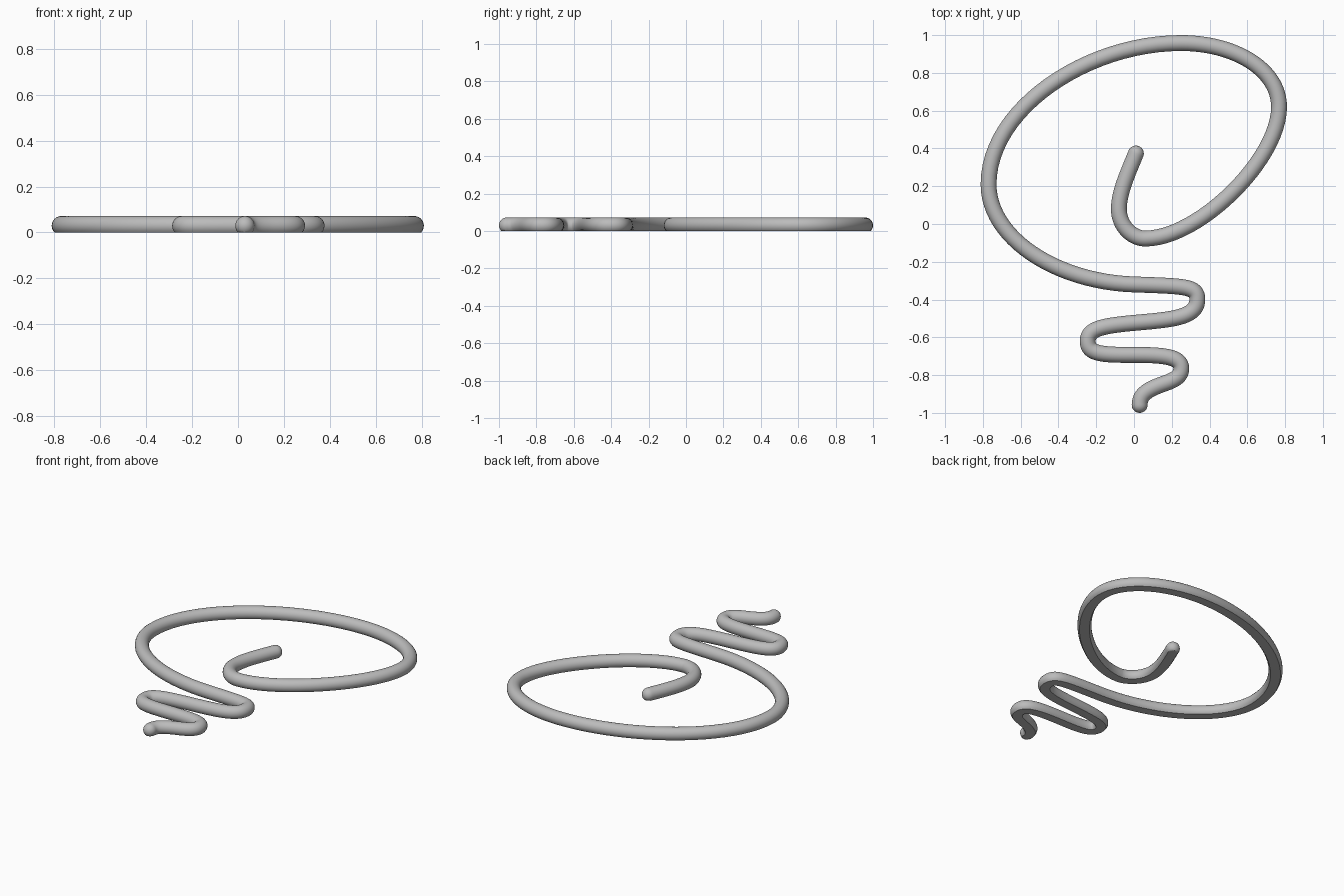
import bpy, bmesh, math
from mathutils import Vector
from mathutils.geometry import interpolate_bezier

cube = bpy.data.objects.get("Cube")
if cube:
    bpy.data.objects.remove(cube, do_unlink=True)

RADIUS = 0.042
SIDES = 24
AXIS_Z = RADIUS * math.sin(math.radians(45))   # underside is cut flat below this

# Path knots: position, travel direction in degrees, handle in, handle out
KNOTS = [
    (0.01, 0.373, 248, 0, 0.10),
    (-0.08, 0.08, 270, 0.09, 0.09),
    (0.06, -0.077, 0, 0.07, 0.28),
    (0.768, 0.62, 90, 0.28, 0.20),
    (0.25, 0.958, 180, 0.28, 0.50),
    (-0.77, 0.21, 270, 0.40, 0.28),
    (0.0, -0.32, 358, 0.42, 0.28),
    (0.335, -0.40, 270, 0.07, 0.09),
    (0.04, -0.52, 185, 0.18, 0.20),
    (-0.245, -0.62, 270, 0.07, 0.07),
    (0.0, -0.693, 0, 0.17, 0.17),
    (0.25, -0.765, 270, 0.06, 0.06),
    (0.12, -0.86, 203, 0.06, 0.06),
    (0.03, -0.958, 270, 0.05, 0),
]


def heading(deg):
    a = math.radians(deg)
    return Vector((math.cos(a), math.sin(a), 0))


def sample_path():
    pts = []
    for a, b in zip(KNOTS, KNOTS[1:]):
        p, q = Vector((a[0], a[1], AXIS_Z)), Vector((b[0], b[1], AXIS_Z))
        seg = interpolate_bezier(p, p + heading(a[2]) * a[4],
                                 q - heading(b[2]) * b[3], q, 25)
        pts += seg if not pts else seg[1:]
    return pts


# Stations along the cord: centre, direction, radius; both ends are domed
path = sample_path()
stations = []
for i, p in enumerate(path):
    t = (path[min(i + 1, len(path) - 1)] - path[max(i - 1, 0)]).normalized()
    stations.append((p, t, RADIUS))


def dome(centre, direction, sign):
    rings = []
    for k in range(1, 9):
        a = math.pi / 2 * k / 8
        rings.append((centre + direction * sign * RADIUS * math.sin(a),
                      direction, RADIUS * math.cos(a)))
    return rings


start = dome(stations[0][0], stations[0][1], -1)
end = dome(stations[-1][0], stations[-1][1], 1)
stations = start[::-1] + stations + end

# Sweep the flat-bottomed round profile
bm = bmesh.new()
rings = []
for p, t, r in stations:
    side = Vector((t.y, -t.x, 0))
    ring = []
    for j in range(SIDES):
        a = math.tau * j / SIDES
        v = p + side * r * math.cos(a)
        v.z = max(0, p.z + r * math.sin(a))
        ring.append(bm.verts.new(v))
    rings.append(ring)
for r0, r1 in zip(rings, rings[1:]):
    for j in range(SIDES):
        k = (j + 1) % SIDES
        bm.faces.new((r0[j], r0[k], r1[k], r1[j]))
bmesh.ops.remove_doubles(bm, verts=bm.verts, dist=0.00001)
bmesh.ops.recalc_face_normals(bm, faces=bm.faces)

mesh = bpy.data.meshes.new("curled_cord")
bm.to_mesh(mesh)
bm.free()
cord = bpy.data.objects.new("curled_cord", mesh)
bpy.context.collection.objects.link(cord)

# Plain grey
grey = bpy.data.materials.new("grey")
grey.use_nodes = True
colour = (0.5, 0.5, 0.5, 1)
grey.diffuse_color = colour
grey.node_tree.nodes["Principled BSDF"].inputs["Base Color"].default_value = colour
mesh.materials.append(grey)

bpy.ops.object.select_all(action="DESELECT")
cord.select_set(True)
bpy.context.view_layer.objects.active = cord
bpy.ops.object.shade_smooth_by_angle(angle=math.radians(30))
